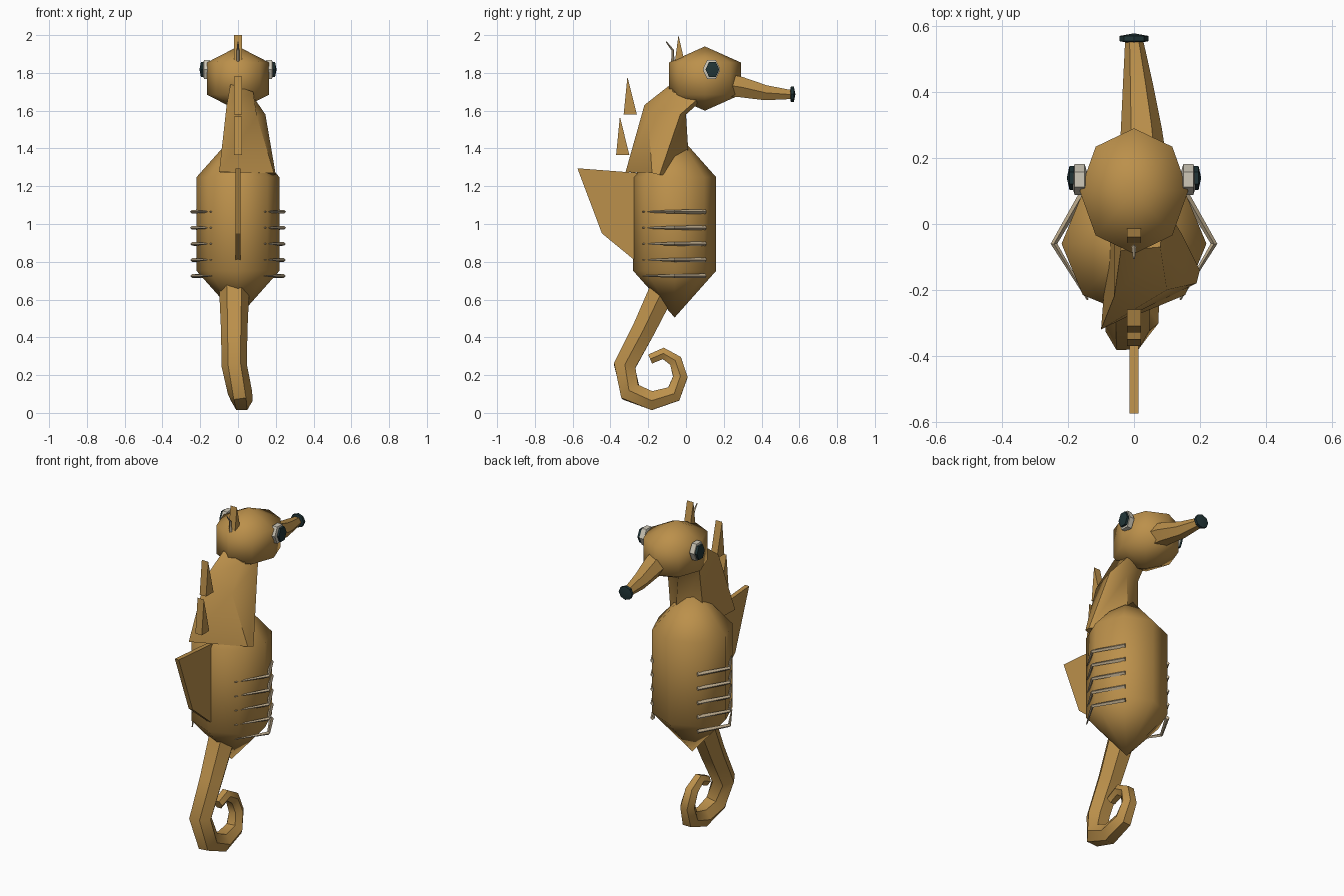
import bpy, bmesh, math
from mathutils import Vector, Matrix

if "Cube" in bpy.data.objects:
    bpy.data.objects.remove(bpy.data.objects["Cube"])


def material(name, rgb):
    m = bpy.data.materials.new(name)
    m.diffuse_color = (*rgb, 1)
    m.use_nodes = True
    m.node_tree.nodes["Principled BSDF"].inputs["Base Color"].default_value = m.diffuse_color
    return m


GOLD = material("golden skin", (0.50, 0.28, 0.07))
BONE = material("bone beige", (0.50, 0.40, 0.26))
WHITE = material("eye white", (0.62, 0.58, 0.48))
DARK = material("dark teal", (0.015, 0.035, 0.038))


def finish(name, bm, mat, smooth=None):
    bmesh.ops.recalc_face_normals(bm, faces=bm.faces[:])
    me = bpy.data.meshes.new(name)
    bm.to_mesh(me)
    bm.free()
    me.materials.append(mat)
    ob = bpy.data.objects.new(name, me)
    bpy.context.collection.objects.link(ob)
    if smooth:
        bpy.ops.object.select_all(action='DESELECT')
        bpy.context.view_layer.objects.active = ob
        ob.select_set(True)
        bpy.ops.object.shade_smooth_by_angle(angle=math.radians(smooth))
    return ob


def ball(name, center, scale, mat, seg=8, rings=3, rot=None, smooth=70):
    bm = bmesh.new()
    mtx = Matrix.Translation(center) @ Matrix.Diagonal((*scale, 1))
    if rot:
        mtx = mtx @ rot
    bmesh.ops.create_uvsphere(bm, u_segments=seg, v_segments=rings, radius=1, matrix=mtx)
    return finish(name, bm, mat, smooth)


def loft(name, rings, mat, smooth=None):
    bm = bmesh.new()
    vs = [[bm.verts.new(p) for p in r] for r in rings]
    n = len(vs[0])
    for a, b in zip(vs, vs[1:]):
        for i in range(n):
            j = (i + 1) % n
            bm.faces.new((a[i], a[j], b[j], b[i]))
    bm.faces.new(vs[0])
    bm.faces.new(vs[-1])
    return finish(name, bm, mat, smooth)


def tube(name, pts, radii, mat, n=6, smooth=None, side=Vector((1, 0, 0))):
    """Tapered tube; side is a direction kept across the path."""
    pts = [Vector(p) for p in pts]
    rings = []
    for i, p in enumerate(pts):
        t = (pts[min(i + 1, len(pts) - 1)] - pts[max(i - 1, 0)]).normalized()
        u = (side - t * side.dot(t)).normalized()
        v = t.cross(u)
        rings.append([p + radii[i] * (math.cos(a) * u + math.sin(a) * v)
                      for a in (2 * math.pi * k / n for k in range(n))])
    return loft(name, rings, mat, smooth)


def plate(name, profile, half, mat):
    """Profile in the y-z plane, extruded across x."""
    return loft(name, [[(x, y, z) for y, z in profile] for x in (-half, half)], mat)


# Body and head
ball("body", (0, -0.06, 1.0), (0.254, 0.254, 0.495), GOLD)
ball("head", (0, 0.10, 1.77), (0.19, 0.22, 0.17), GOLD)

# Neck, flaring into a skewed skirt over the shoulders
loft("neck", [
    [(-0.10, -0.32, 1.275), (0.19, -0.18, 1.27), (0.20, -0.14, 1.26), (0.06, 0.02, 1.26), (-0.08, -0.06, 1.27)],
    [(-0.06, -0.22, 1.63), (0.10, -0.20, 1.57), (0.145, -0.03, 1.58), (0.05, 0.0, 1.58), (-0.06, -0.04, 1.60)],
    [(-0.04, -0.08, 1.74), (0.08, -0.07, 1.70), (0.09, 0.06, 1.66), (0.03, 0.09, 1.66), (-0.04, 0.06, 1.68)],
], GOLD, 50)

# Snout and mouth tip
tube("snout", [(0.025, 0.22, 1.735), (0.022, 0.29, 1.725), (0.012, 0.42, 1.695), (0.0, 0.56, 1.685)],
     [0.07, 0.062, 0.046, 0.027], GOLD, 6, 50)
ball("mouth", (0, 0.563, 1.687), (0.05, 0.016, 0.046), DARK, 8, 3,
     Matrix.Rotation(math.pi / 2, 4, 'X'), 30)

# Eyes
for s, label in ((-1, "left"), (1, "right")):
    turn = Matrix.Rotation(math.pi / 2, 4, 'Y')
    ball(label + "_eye", (s * 0.165, 0.135, 1.818), (0.03, 0.054, 0.066), WHITE, 6, 3, turn, 30)
    ball(label + "_pupil", (s * 0.188, 0.14, 1.818), (0.016, 0.042, 0.053), DARK, 6, 3, turn, 30)

# Crown spike, hair and back spikes
plate("crown_spike", [(-0.06, 1.85), (-0.01, 1.87), (-0.04, 2.0)], 0.021, GOLD)
tube("crown_hair", [(0, -0.07, 1.85), (0, -0.07, 1.92), (0, -0.105, 1.965)],
     [0.009, 0.007, 0.003], BONE, 4)
plate("upper_back_spike", [(-0.33, 1.58), (-0.26, 1.58), (-0.31, 1.78)], 0.021, GOLD)
plate("lower_back_spike", [(-0.37, 1.365), (-0.30, 1.365), (-0.35, 1.57)], 0.021, GOLD)

# Dorsal fin
plate("dorsal_fin", [(-0.575, 1.295), (-0.25, 1.27), (-0.25, 0.79), (-0.445, 0.95)], 0.013, GOLD)

# Bent ribs on both flanks
for i in range(5):
    z = 1.065 - 0.085 * i
    for s, label in ((-1, "left"), (1, "right")):
        tube(f"{label}_rib_{i + 1}",
             [(s * 0.148, 0.103, z), (s * 0.243, -0.06, z), (s * 0.14, -0.23, z)],
             [0.012, 0.010, 0.003], BONE, 4, None, Vector((0, 0, 1)))

# Curled tail
tail = [  # x, y, z, radius
    (-0.02, -0.06, 0.80, 0.09), (-0.02, -0.12, 0.66, 0.08), (-0.02, -0.225, 0.44, 0.07),
    (-0.02, -0.325, 0.25, 0.067), (0.01, -0.295, 0.11, 0.065), (0.02, -0.18, 0.065, 0.058),
    (0.02, -0.065, 0.10, 0.052), (0.01, -0.03, 0.19, 0.044), (0.0, -0.055, 0.275, 0.04),
    (0.0, -0.12, 0.315, 0.035), (0.0, -0.19, 0.285, 0.03)]
tube("tail", [p[:3] for p in tail], [p[3] for p in tail], GOLD, 6, 50)
